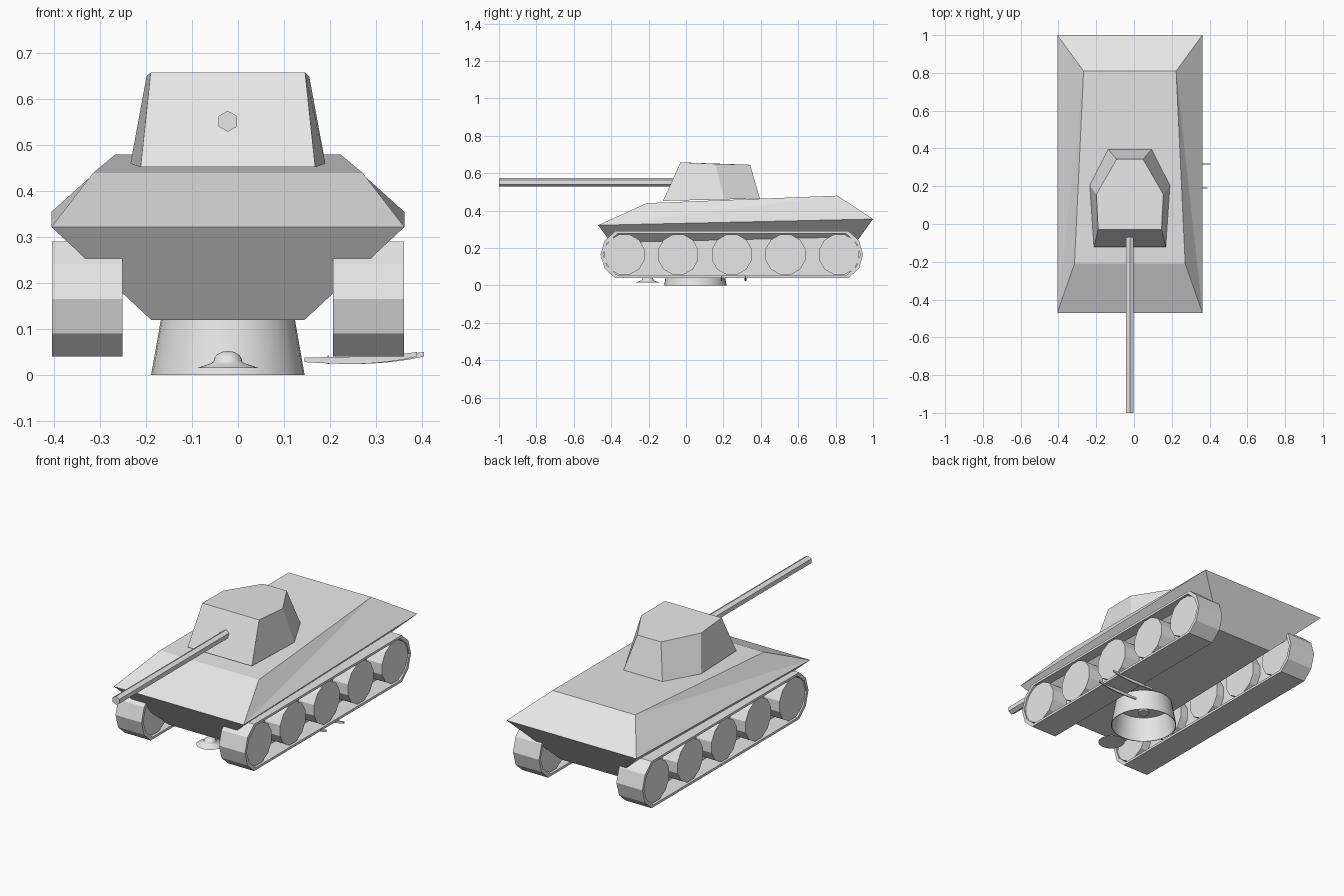
import bpy, bmesh, math
from mathutils import Matrix

if "Cube" in bpy.data.objects:
    bpy.data.objects.remove(bpy.data.objects["Cube"])

CX = -0.022  # centre line of the vehicle
grey = bpy.data.materials.new("light_grey")
grey.diffuse_color = (0.8, 0.8, 0.8, 1)
grey.use_nodes = True
grey.node_tree.nodes["Principled BSDF"].inputs["Base Color"].default_value = grey.diffuse_color


def make(name, verts, faces, smooth=False):
    me = bpy.data.meshes.new(name)
    me.from_pydata(verts, [], faces)
    bm = bmesh.new()
    bm.from_mesh(me)
    bmesh.ops.recalc_face_normals(bm, faces=bm.faces)
    bm.to_mesh(me)
    bm.free()
    me.materials.append(grey)
    ob = bpy.data.objects.new(name, me)
    bpy.context.collection.objects.link(ob)
    if smooth:
        bpy.context.view_layer.objects.active = ob
        ob.select_set(True)
        bpy.ops.object.shade_smooth_by_angle(angle=math.radians(40))
        ob.select_set(False)
    return ob


def loft(name, rings, caps=True, closed=False, smooth=False):
    """Skin a list of equal-length rings."""
    n, m = len(rings[0]), len(rings)
    faces = [(r * n + i, r * n + (i + 1) % n,
              (r + 1) % m * n + (i + 1) % n, (r + 1) % m * n + i)
             for r in range(m if closed else m - 1) for i in range(n)]
    if caps and not closed:
        faces += [tuple(range(n)), tuple(range((m - 1) * n, m * n))]
    return make(name, [v for r in rings for v in r], faces, smooth)


def lathe(name, profile, x, y, n=32, closed=False):
    rings = [[(x + r * math.cos(a), y + r * math.sin(a), z)
              for a in (2 * math.pi * i / n for i in range(n))] for r, z in profile]
    return loft(name, rings, closed=closed, smooth=True)


# hull: floor, widest rim and deck, each as front/rear half width, y and z
def rect(wf, yf, zf, wr, yr, zr):
    return [(CX - wf, yf, zf), (CX + wf, yf, zf), (CX + wr, yr, zr), (CX - wr, yr, zr)]


hull = (rect(.167, -.32, .12, .167, .85, .147)
        + rect(.384, -.47, .322, .384, 1.0, .355)
        + rect(.293, -.21, .44, .245, .81, .48))
make("hull", hull, [
    (0, 1, 2, 3), (0, 1, 5, 4), (2, 3, 7, 6), (1, 2, 6, 5), (0, 3, 7, 4),  # lower
    (4, 5, 9, 8), (6, 7, 11, 10), (8, 9, 10, 11),                          # front, rear, deck
    (5, 6, 10), (5, 10, 9), (4, 7, 11), (4, 11, 8)])                       # upper sides


# turret: six-sided tapered block
def hexagon(points):
    return ([(CX - w, y, z) for w, y, z in points]
            + [(CX + w, y, z) for w, y, z in reversed(points)])


loft("turret", [hexagon([(.19, -.123, .452), (.212, .205, .46), (.115, .395, .465)]),
                hexagon([(.168, -.03, .658), (.177, .157, .65), (.07, .343, .645)])])

# gun barrel
loft("gun_barrel", [[(CX + .023 * math.sin(k * math.pi / 3), y, .552 + .023 * math.cos(k * math.pi / 3))
                     for k in range(6)] for y in (-1, -.03)])

# track belts, backing plates and road wheels on both sides
YC, ZC = .245, .165
quarter = [(.702, 0), (.68, .075), (.624, .125)]


def belt(t):
    q = [(a - t, max(b - t * .9, 0)) for a, b in quarter]
    right = [(a, -b) for a, b in reversed(q)] + q[1:]
    return [(YC + a, ZC + b) for a, b in right] + [(YC - a, ZC + b) for a, b in reversed(right)]


outer, inner = belt(0), belt(.014)
for side, label in ((-1, "left"), (1, "right")):
    def at(d, pts):
        return [(CX + side * d, y, z) for y, z in pts]
    loft(label + "_track_belt", [at(.229, outer), at(.383, outer), at(.383, inner), at(.229, inner)],
         closed=True)
    loft(label + "_track_backing", [at(.28, inner), at(.285, inner)])
    for k in range(5):
        wheel = [(YC + (k - 2) * .287 + .111 * math.cos(a), ZC + .111 * math.sin(a))
                 for a in (math.radians(15 + 30 * i) for i in range(12))]
        loft(f"{label}_road_wheel_{k + 1}", [at(.236, wheel), at(.376, wheel)])

# open tapered shade under the hull, with a small fitting inside
lathe("shade", [(.167, 0), (.145, .125), (.141, .125), (.163, 0)], CX, .05, closed=True)
lathe("shade_fitting", [(.03, .07), (.03, .08), (.018, .085), (.018, .13)], CX, .05, 12)

# broad-brimmed hat
dome = [(.031 * math.cos(a), .03 + .022 * math.sin(a)) for a in (0, .3, .6, .9, 1.2, 1.5)]
lathe("hat", [(.067, .015), (.035, .026)] + dome, CX, -.205, 24)


# curved blade and its sheath
def strip(name, x0, x1, y, thick):
    rings = []
    for i in range(9):
        t = i / 8
        x, z = x0 + (x1 - x0) * t, .033 - .006 * t + .018 * t ** 3
        h = .005 + .003 * math.sin(math.pi * t)
        rings.append([(x, y - thick, z - h), (x, y + thick, z - h),
                      (x, y + thick, z + h), (x, y - thick, z + h)])
    loft(name, rings)


strip("blade", .145, .405, .318, .003)
strip("sheath", .145, .39, .19, .003)
loft("blade_guard", [[(x, .318 + .009 * math.cos(k * math.pi / 4), .033 + .009 * math.sin(k * math.pi / 4))
                      for k in range(8)] for x in (.195, .198)])
